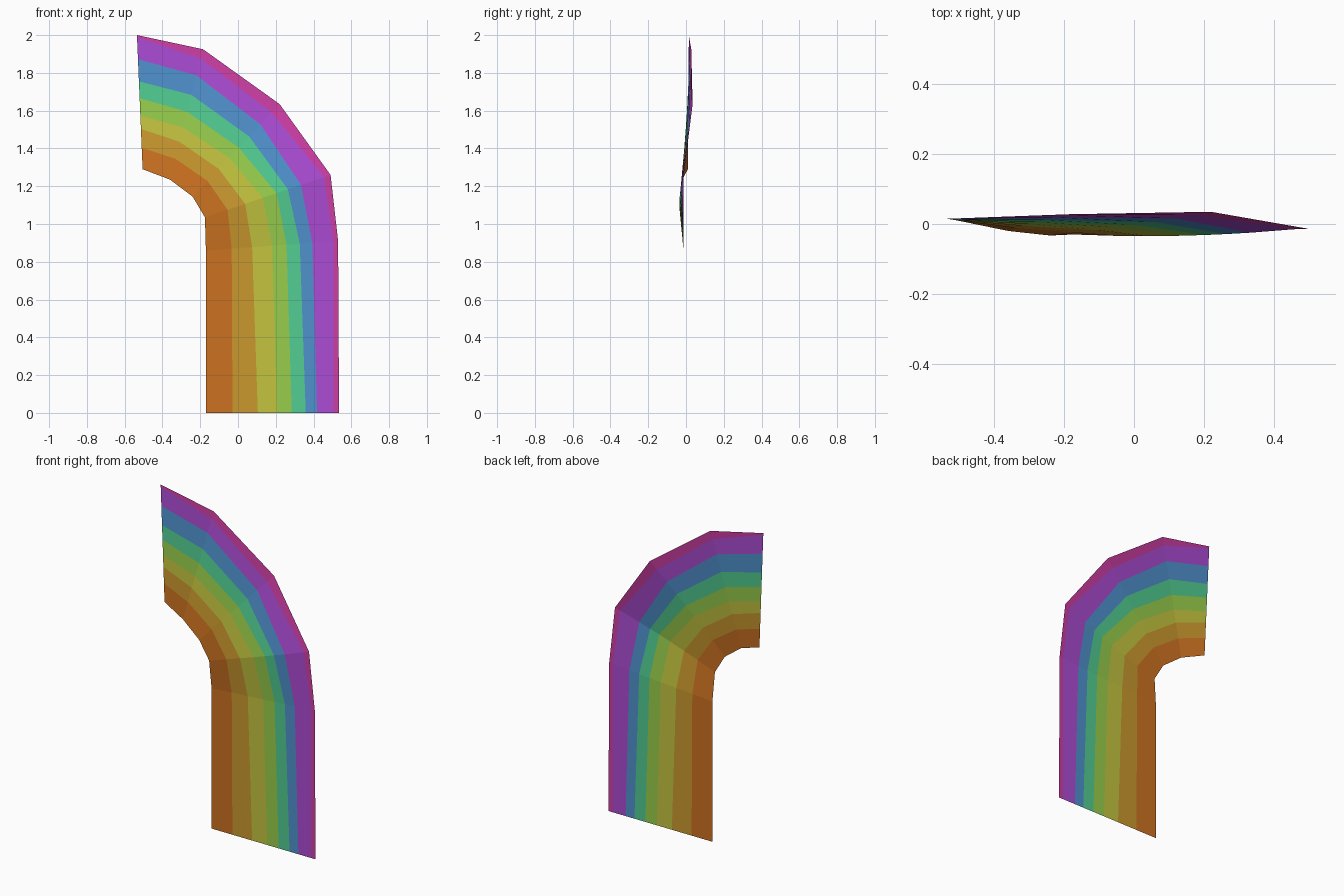
import bpy, bmesh
from mathutils import Vector

if "Cube" in bpy.data.objects:
    bpy.data.objects.remove(bpy.data.objects["Cube"])


def linear(c):
    c /= 255
    return c / 12.92 if c < 0.04045 else ((c + 0.055) / 1.055) ** 2.4


# Band colours, from the inner edge to the outer edge
COLOURS = [("orange", (204, 114, 33)), ("ochre", (202, 152, 46)),
           ("yellow", (196, 196, 64)), ("lime", (152, 206, 76)),
           ("mint", (82, 205, 146)), ("blue", (80, 146, 206)),
           ("purple", (172, 76, 212)), ("pink", (206, 62, 164))]

# Ribs along the arch: inner point, outer point, sag of the middle in y,
# and the fractions across the rib where the colour changes
RIBS = [
    ((-.17, -.013, 0), (.535, -.013, 0), 0, (.20, .39, .535, .645, .75, .835, .957)),
    ((-.17, -.013, .86), (.53, -.013, .91), 0, (.195, .35, .50, .61, .71, .805, .965)),
    ((-.175, -.03, 1.035), (.49, -.012, 1.26), -.012, (.18, .32, .46, .57, .66, .765, .95)),
    ((-.24, -.033, 1.145), (.22, .035, 1.635), -.006, (.17, .30, .42, .53, .65, .78, .91)),
    ((-.36, -.02, 1.235), (-.185, .028, 1.925), 0, (.16, .29, .40, .52, .65, .80, .93)),
    ((-.505, .01, 1.29), (-.535, .015, 2.0), 0, (.16, .30, .40, .53, .655, .82, .985)),
]

# Rainbow strip: a single thin sheet, one face per band between ribs
bm = bmesh.new()
rows = []
for inner, outer, sag, cuts in RIBS:
    a, b = Vector(inner), Vector(outer)
    row = []
    for t in (0, *cuts, 1):
        p = a.lerp(b, t)
        p.y += sag * 4 * t * (1 - t)
        row.append(bm.verts.new(p))
    rows.append(row)
for low, high in zip(rows, rows[1:]):
    for i in range(len(COLOURS)):
        face = bm.faces.new((low[i], low[i + 1], high[i + 1], high[i]))
        face.material_index = i

mesh = bpy.data.meshes.new("rainbow_strip")
bm.to_mesh(mesh)
bm.free()
for name, rgb in COLOURS:
    mat = bpy.data.materials.new(name)
    mat.diffuse_color = (*[linear(c) for c in rgb], 1)
    mat.use_nodes = True
    mat.node_tree.nodes["Principled BSDF"].inputs["Base Color"].default_value = mat.diffuse_color
    mesh.materials.append(mat)
bpy.context.collection.objects.link(bpy.data.objects.new("rainbow_strip", mesh))
